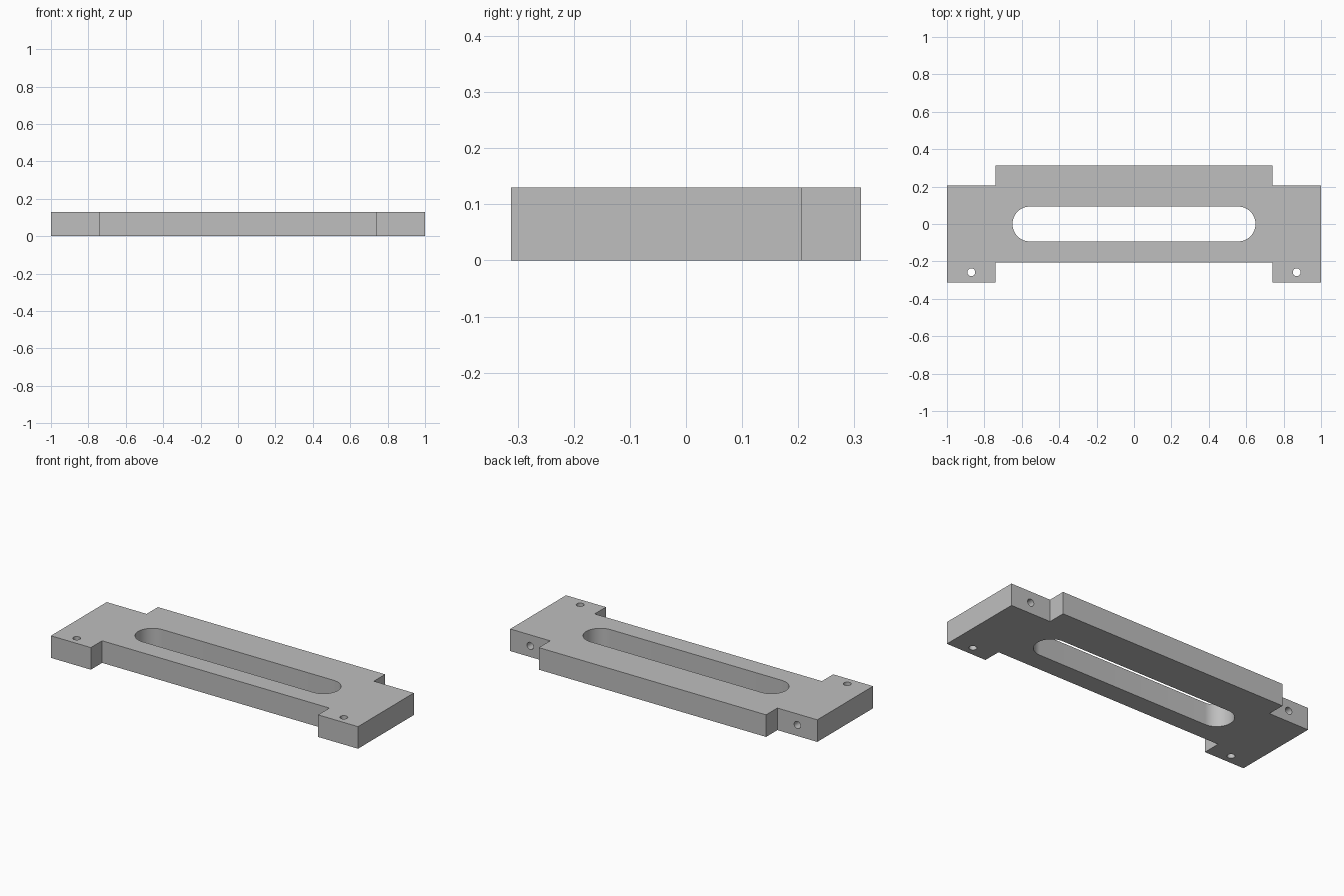
import bpy
import bmesh
from math import cos, sin, pi
from mathutils import Matrix, Vector

cube = bpy.data.objects.get("Cube")
if cube:
    bpy.data.objects.remove(cube, do_unlink=True)

THICK = 0.13
HALF_D = 0.312      # outer half depth
STEP_D = 0.207      # half depth at the steps
STEP_X = 0.74
HOLE_X = 0.87
HOLE_R = 0.021

grey = bpy.data.materials.new("plain grey")
grey.use_nodes = True
colour = (0.52, 0.52, 0.52, 1)
grey.diffuse_color = colour
grey.node_tree.nodes["Principled BSDF"].inputs["Base Color"].default_value = colour


def prism(name, outline, height, matrix=Matrix()):
    """Extrude a counter-clockwise outline along local z, then place it."""
    bm = bmesh.new()
    face = bm.faces.new([bm.verts.new((x, y, 0)) for x, y in outline])
    grown = bmesh.ops.extrude_face_region(bm, geom=[face])
    top = [g for g in grown["geom"] if isinstance(g, bmesh.types.BMVert)]
    bmesh.ops.translate(bm, verts=top, vec=(0, 0, height))
    bmesh.ops.transform(bm, matrix=matrix, verts=bm.verts)
    bmesh.ops.recalc_face_normals(bm, faces=bm.faces)
    mesh = bpy.data.meshes.new(name)
    bm.to_mesh(mesh)
    bm.free()
    mesh.materials.append(grey)
    obj = bpy.data.objects.new(name, mesh)
    bpy.context.collection.objects.link(obj)
    return obj


def arc(cx, radius, start, end, steps):
    angles = [start + (end - start) * i / steps for i in range(steps + 1)]
    return [(cx + radius * cos(a), radius * sin(a)) for a in angles]


# Stepped plate: end ears project forward, middle projects backward
right_half = [(STEP_X, -STEP_D), (STEP_X, -HALF_D), (1, -HALF_D),
              (1, STEP_D), (STEP_X, STEP_D), (STEP_X, HALF_D)]
plate = prism("slotted_plate",
              right_half + [(-x, y) for x, y in reversed(right_half)], THICK)

# Long rounded slot
slot_r, slot_x = 0.093, 0.557
slot = (arc(slot_x, slot_r, -pi / 2, pi / 2, 24)
        + arc(-slot_x, slot_r, pi / 2, 3 * pi / 2, 24))
cutters = [prism("slot_cutter", slot, 0.4, Matrix.Translation((0, 0, -0.1)))]

# Vertical through holes in the front ears, blind holes in the back of the ears
circle = arc(0, HOLE_R, 0, 2 * pi, 32)[:-1]
for side in (-1, 1):
    x = side * HOLE_X
    cutters.append(prism("ear_hole_cutter", circle, 0.4,
                         Matrix.Translation((x, -0.258, -0.1))))
    place = (Matrix.Translation(Vector((x, STEP_D + 0.05, THICK / 2)))
             @ Matrix.Rotation(pi / 2, 4, "X"))
    cutters.append(prism("back_hole_cutter", circle, 0.25, place))

# Cut and clean up
bpy.context.view_layer.objects.active = plate
for cutter in cutters:
    cutter.hide_render = True
    mod = plate.modifiers.new("cut", "BOOLEAN")
    mod.operation = "DIFFERENCE"
    mod.solver = "EXACT"
    mod.object = cutter
    bpy.ops.object.modifier_apply(modifier=mod.name)
    bpy.data.objects.remove(cutter, do_unlink=True)

# Smooth slot ends and bores, crisp edges
bpy.ops.object.select_all(action="DESELECT")
plate.select_set(True)
bpy.ops.object.shade_smooth_by_angle(angle=pi / 6)
